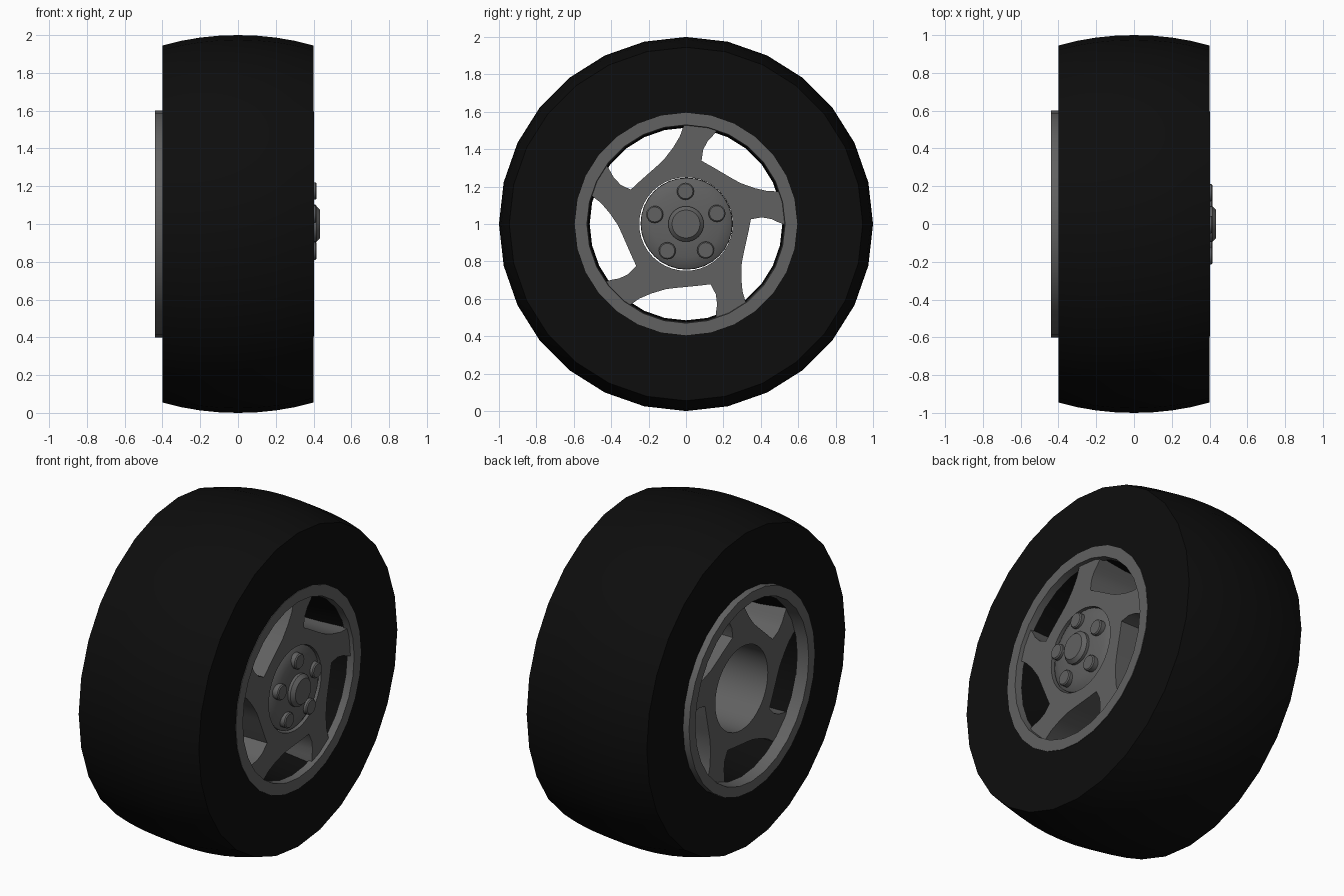
import bpy, bmesh
from math import cos, sin, pi, radians, tau
from mathutils import Matrix

if "Cube" in bpy.data.objects:
    bpy.data.objects.remove(bpy.data.objects["Cube"])

SIDES = 28
AXLE_Z = 1.0


def material(name, v):
    m = bpy.data.materials.new(name)
    m.diffuse_color = (v, v, v, 1)
    m.use_nodes = True
    m.node_tree.nodes["Principled BSDF"].inputs["Base Color"].default_value = m.diffuse_color
    return m


RUBBER = material("rubber", 0.004)
METAL = material("dark_metal", 0.12)


def smooth(ob, angle=30):
    bpy.ops.object.select_all(action='DESELECT')
    ob.select_set(True)
    bpy.context.view_layer.objects.active = ob
    bpy.ops.object.shade_smooth_by_angle(angle=radians(angle))


def lathe(name, profile, mat, sides=SIDES, closed=True, y=0.0, z=AXLE_Z):
    """Spin (x, radius) points round an axis along x; radius 0 ends are capped."""
    bm = bmesh.new()
    rings = []
    for x, r in profile:
        if r == 0:
            rings.append([bm.verts.new((x, y, z))] * sides)
        else:
            rings.append([bm.verts.new((x, y + r * cos(tau * i / sides),
                                        z + r * sin(tau * i / sides)))
                          for i in range(sides)])
    pairs = list(zip(rings, rings[1:]))
    if closed:
        pairs.append((rings[-1], rings[0]))
    for a, b in pairs:
        for i in range(sides):
            j = (i + 1) % sides
            bm.faces.new(list(dict.fromkeys((a[i], a[j], b[j], b[i]))))
    bmesh.ops.recalc_face_normals(bm, faces=bm.faces)
    me = bpy.data.meshes.new(name)
    bm.to_mesh(me)
    bm.free()
    me.materials.append(mat)
    ob = bpy.data.objects.new(name, me)
    bpy.context.collection.objects.link(ob)
    smooth(ob)
    return ob


# Tyre: crowned tread, flat sidewalls, slightly tapered bore
lathe("tyre", [(-0.4, 0.945), (-0.3, 0.97), (-0.2, 0.987), (-0.1, 0.997), (0, 1.0),
               (0.1, 0.997), (0.2, 0.987), (0.3, 0.97), (0.4, 0.945),
               (0.4, 0.54), (0.2, 0.52), (0, 0.515), (-0.2, 0.52), (-0.4, 0.54)], RUBBER)

# Rim rings: flush at the outer face, proud at the inner face
lathe("outer_rim", [(0.403, 0.595), (0.403, 0.53), (0.36, 0.525), (0.36, 0.595)], METAL)
lathe("inner_rim", [(-0.44, 0.6), (-0.44, 0.54), (-0.37, 0.53), (-0.37, 0.6)], METAL)

# Five swept spokes as one deep extruded star with a round bore
window = [(71.3, 0.535), (73, 0.495), (75.2, 0.46), (77, 0.408), (76.2, 0.348),
          (66, 0.337), (55, 0.336), (45, 0.346), (37, 0.364), (27.5, 0.415),
          (22, 0.47), (19, 0.535), (14, 0.535), (9, 0.535), (4, 0.535)]
star = [(r * cos(radians(a - 72 * k)), r * sin(radians(a - 72 * k)))
        for k in range(5) for a, r in window]
bore = [(0.25 * cos(tau * i / 40), 0.25 * sin(tau * i / 40)) for i in range(40)]
cu = bpy.data.curves.new("spokes", 'CURVE')
cu.dimensions = '2D'
cu.fill_mode = 'BOTH'
cu.extrude = 0.375
for loop in (star, bore):
    sp = cu.splines.new('POLY')
    sp.points.add(len(loop) - 1)
    for p, (u, v) in zip(sp.points, loop):
        p.co = (u, v, 0, 1)
    sp.use_cyclic_u = True
cu.materials.append(METAL)
spokes = bpy.data.objects.new("spokes", cu)
bpy.context.collection.objects.link(spokes)
spokes.location = (0.005, 0, AXLE_Z)
spokes.rotation_euler = (pi / 2, 0, pi / 2)
bpy.ops.object.select_all(action='DESELECT')
spokes.select_set(True)
bpy.context.view_layer.objects.active = spokes
bpy.ops.object.convert(target='MESH')
smooth(bpy.context.view_layer.objects.active)

# Domed hub cover over the bore
lathe("hub_cover", [(0.345, 0.246), (0.365, 0.244), (0.38, 0.22), (0.39, 0.18),
                    (0.398, 0.11), (0.4, 0)], METAL, sides=32, closed=False, y=0.003, z=1.002)

# Centre cap with chamfered edge
lathe("centre_cap", [(0.37, 0.095), (0.415, 0.095), (0.435, 0.075), (0.435, 0)],
      METAL, sides=24, closed=False)

# Five wheel bolts
for k in range(5):
    a = radians(91 + 72 * k)
    lathe(f"wheel_bolt_{k + 1}", [(0.36, 0.046), (0.41, 0.046), (0.416, 0.04), (0.416, 0)],
          METAL, sides=16, closed=False, y=0.175 * cos(a), z=AXLE_Z + 0.175 * sin(a))
